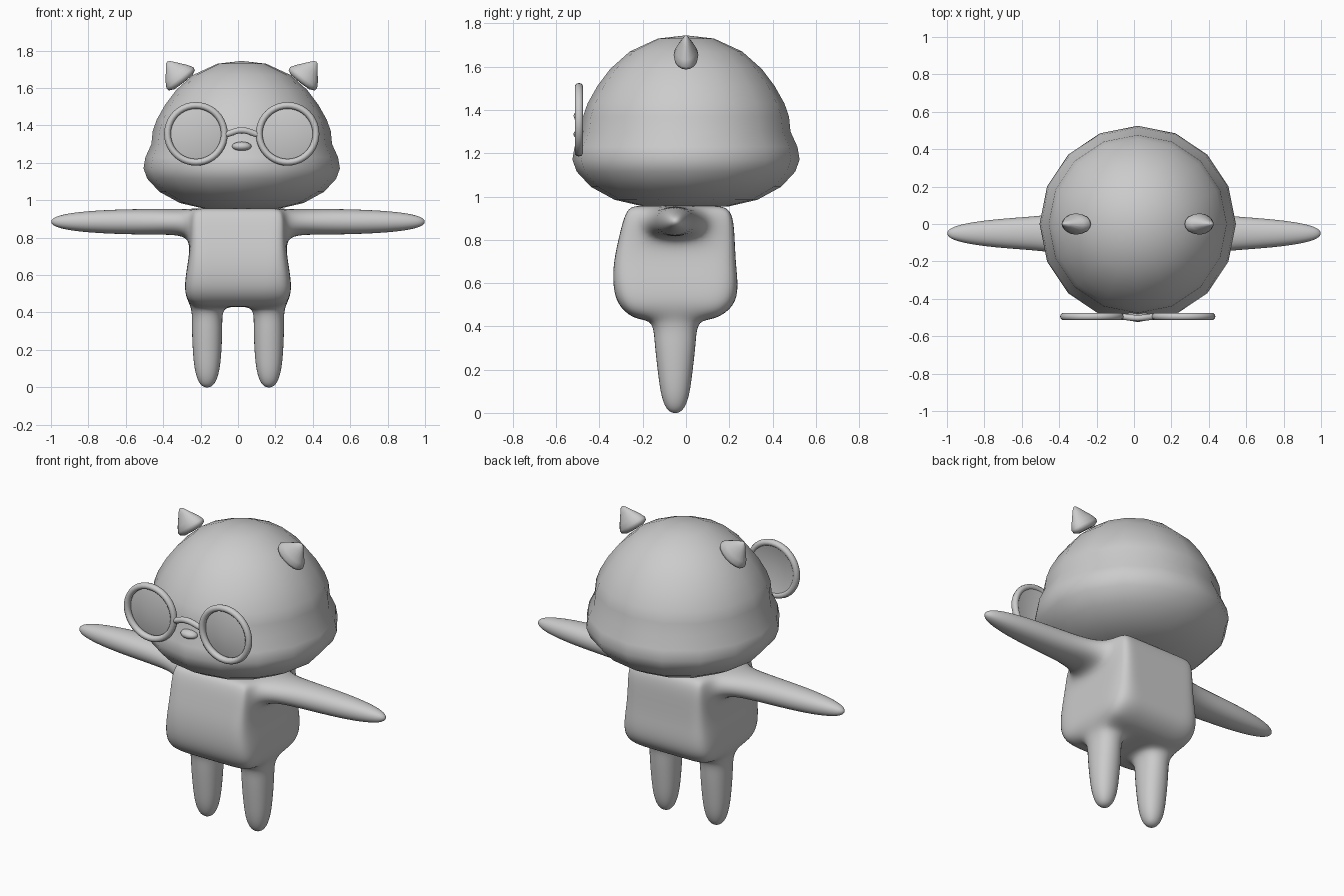
import bpy, bmesh, math
from mathutils import Matrix, Vector

if "Cube" in bpy.data.objects:
    bpy.data.objects.remove(bpy.data.objects["Cube"])

grey = bpy.data.materials.new("plain_grey")
grey.diffuse_color = (0.6, 0.6, 0.6, 1)
grey.use_nodes = True
grey.node_tree.nodes["Principled BSDF"].inputs["Base Color"].default_value = grey.diffuse_color
CX = 0.02  # the head and everything on it sit slightly off centre


def finish(name, bm, angle=180):
    bmesh.ops.recalc_face_normals(bm, faces=bm.faces)
    me = bpy.data.meshes.new(name)
    bm.to_mesh(me)
    bm.free()
    ob = bpy.data.objects.new(name, me)
    bpy.context.collection.objects.link(ob)
    me.materials.append(grey)
    bpy.context.view_layer.objects.active = ob
    ob.select_set(True)
    bpy.ops.object.shade_smooth_by_angle(angle=math.radians(angle))
    ob.select_set(False)
    return ob


def revolve(name, profile, segs, matrix, angle=180):
    """Spin (radius, height) points around z, then place the result."""
    bm = bmesh.new()
    vs = [bm.verts.new((r, 0, z)) for r, z in profile]
    es = [bm.edges.new(p) for p in zip(vs, vs[1:])]
    bmesh.ops.spin(bm, geom=vs + es, cent=(0, 0, 0), axis=(0, 0, 1),
                   angle=2 * math.pi, steps=segs, use_duplicate=False)
    bmesh.ops.remove_doubles(bm, verts=bm.verts, dist=1e-4)
    bmesh.ops.transform(bm, matrix=matrix, verts=bm.verts)
    return finish(name, bm, angle)


# Body: half a block cage with arm and leg blocks, mirrored and subdivided
# torso levels: z, front y, back y, inner column x, outer x
LEVELS = [(0.43, -0.24, 0.14, 0.08, 0.25), (0.51, -0.335, 0.25, 0.12, 0.295),
          (0.68, -0.34, 0.23, 0.16, 0.265), (0.81, -0.31, 0.225, 0.16, 0.25),
          (0.957, -0.275, 0.215, 0.17, 0.25)]
LEG = [(0.33, 0.09, 0.105), (0.17, 0.083, 0.085), (0.06, 0.068, 0.068), (-0.006, 0.03, 0.03)]
ARM = [(0.42, 0.105, 0.076), (0.70, 0.088, 0.071), (0.91, 0.06, 0.052), (1.006, 0.022, 0.02)]


def place(i, j, k):
    if k < 0:
        z, hx, hy = LEG[-k - 1]
        return (0.165 + (2 * i - 3) * hx, -0.05 + (2 * j - 3) * hy, z)
    if i > 2:
        x, hy, hz = ARM[i - 3]
        return (x, -0.05 + (2 * j - 3) * hy, 0.885 + (2 * k - 7) * hz)
    z, front, back, inner, outer = LEVELS[k]
    side = 0.16 if k >= 3 else 0.11
    return ((0, inner, outer)[i], (front, -0.05 - side, -0.05 + side, back)[j], z)


cells = {(i, j, k) for i in range(2) for j in range(3) for k in range(4)}
cells |= {(i, 1, 3) for i in range(2, 6)} | {(1, 1, k) for k in range(-4, 0)}
bm = bmesh.new()
verts = {}
for c in cells:
    for axis in range(3):
        for step in (0, 1):
            near = list(c)
            near[axis] += 2 * step - 1
            if tuple(near) in cells or near[0] < 0:
                continue
            a, b = [n for n in range(3) if n != axis]
            quad = []
            for da, db in ((0, 0), (1, 0), (1, 1), (0, 1)):
                p = list(c)
                p[axis] += step
                p[a] += da
                p[b] += db
                p = tuple(p)
                if p not in verts:
                    verts[p] = bm.verts.new(place(*p))
                quad.append(verts[p])
            bm.faces.new(quad)
body = finish("body", bm)
mirror = body.modifiers.new("mirror", 'MIRROR')
mirror.use_clip = True
sub = body.modifiers.new("smooth", 'SUBSURF')
sub.levels = sub.render_levels = 3

# Head: dome above wide cheeks
revolve("head", [(0, 0.95), (0.2, 0.955), (0.33, 0.985), (0.44, 1.045), (0.505, 1.115),
                 (0.525, 1.17), (0.515, 1.23), (0.483, 1.30), (0.476, 1.37), (0.455, 1.43),
                 (0.41, 1.51), (0.35, 1.59), (0.26, 1.67), (0.13, 1.73), (0, 1.745)],
        16, Matrix.Translation((CX, 0, 0)))

# Nose
bm = bmesh.new()
bmesh.ops.create_uvsphere(bm, u_segments=16, v_segments=10, radius=1,
                          matrix=Matrix.Translation((CX, -0.482, 1.288)) @ Matrix.Diagonal((0.052, 0.038, 0.025, 1)))
finish("nose", bm)

for s, side in ((-1, "left"), (1, "right")):
    # Ears: flattened cones with rounded bases
    tilt = Vector((s * 0.11, 0, 0.14)).to_track_quat('Z', 'Y').to_matrix().to_4x4()
    revolve(side + "_ear", [(0, -0.02), (0.06, -0.018), (0.088, -0.005), (0.092, 0.012),
                            (0.075, 0.04), (0.035, 0.09), (0.012, 0.118), (0, 0.122)], 16,
            Matrix.Translation((CX + s * 0.323, 0, 1.645)) @ Matrix.Diagonal((1, 0.62, 1, 1)) @ tilt)

    # Glasses: round rim and shallow pointed lens
    centre = Matrix.Translation((CX + s * 0.245, -0.495, 1.355)) @ Matrix.Rotation(math.pi / 2, 4, 'X')
    ring = [(0.152 + 0.018 * math.cos(t * math.pi / 5), 0.02 * math.sin(t * math.pi / 5))
            for t in range(11)]
    revolve(side + "_rim", ring, 40, centre)
    revolve(side + "_lens", [(0, 0.018), (0.14, -0.012)], 40, centre)

# Bridge between the rims
cu = bpy.data.curves.new("bridge", 'CURVE')
cu.dimensions = '3D'
cu.bevel_depth = 0.017
cu.bevel_resolution = 3
sp = cu.splines.new('BEZIER')
sp.bezier_points.add(2)
for p, (x, y, z) in zip(sp.bezier_points, ((-0.082, -0.495, 1.352), (0, -0.503, 1.374), (0.082, -0.495, 1.352))):
    p.co = (CX + x, y, z)
    p.handle_left_type = p.handle_right_type = 'AUTO'
cu.materials.append(grey)
bpy.context.collection.objects.link(bpy.data.objects.new("bridge", cu))
